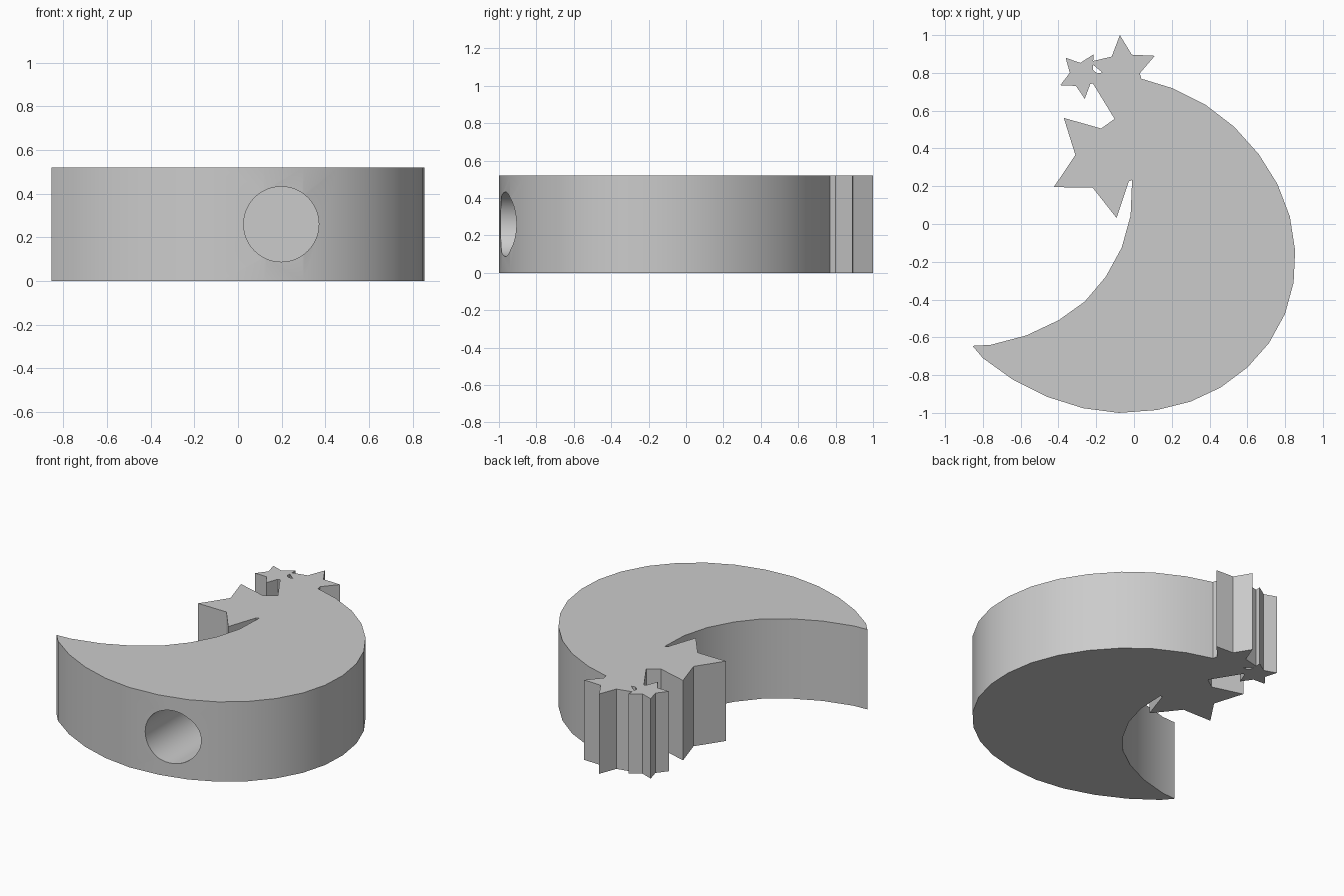
import bpy, bmesh, math
from mathutils import Matrix

if "Cube" in bpy.data.objects:
    bpy.data.objects.remove(bpy.data.objects["Cube"])

HEIGHT = 0.52

grey = bpy.data.materials.new("plain grey")
grey.diffuse_color = (0.6, 0.6, 0.6, 1)
grey.use_nodes = True
grey.node_tree.nodes["Principled BSDF"].inputs["Base Color"].default_value = grey.diffuse_color


def add_object(name, bm):
    bmesh.ops.recalc_face_normals(bm, faces=bm.faces[:])
    mesh = bpy.data.meshes.new(name)
    bm.to_mesh(mesh)
    bm.free()
    mesh.materials.append(grey)
    obj = bpy.data.objects.new(name, mesh)
    bpy.context.collection.objects.link(obj)
    return obj


def slab(name, outline):
    """Extrude a flat outline up to the full height."""
    bm = bmesh.new()
    face = bm.faces.new([bm.verts.new((x, y, 0)) for x, y in outline])
    top = bmesh.ops.extrude_face_region(bm, geom=[face])["geom"]
    for v in top:
        if isinstance(v, bmesh.types.BMVert):
            v.co.z = HEIGHT
    return add_object(name, bm)


def star(name, x, y, outer, inner, angle):
    points = []
    for i in range(10):
        r = inner if i % 2 else outer
        a = math.radians(angle + 36 * i)
        points.append((x + r * math.cos(a), y + r * math.sin(a)))
    return slab(name, points)


def combine(target, other, operation):
    mod = target.modifiers.new("combine", "BOOLEAN")
    mod.operation = operation
    mod.solver = "EXACT"
    mod.object = other
    bpy.context.view_layer.objects.active = target
    bpy.ops.object.modifier_apply(modifier=mod.name)
    bpy.data.objects.remove(other)


# Crescent: outer curve from the upper tip round to the lower tip
outer_curve = [(-0.24, 0.79), (-0.16, 0.803), (0.03, 0.772), (0.20, 0.72),
               (0.38, 0.63), (0.53, 0.515), (0.66, 0.37), (0.76, 0.21),
               (0.825, 0.04), (0.853, -0.14), (0.845, -0.31), (0.80, -0.475),
               (0.715, -0.63), (0.60, -0.76), (0.46, -0.865), (0.30, -0.94),
               (0.12, -0.985), (-0.08, -1.0), (-0.27, -0.975), (-0.46, -0.915),
               (-0.64, -0.825), (-0.80, -0.71), (-0.855, -0.645)]
# Inner curve back up to the upper tip
inner_curve = [(-0.76, -0.64), (-0.57, -0.59), (-0.40, -0.51), (-0.26, -0.41),
               (-0.15, -0.28), (-0.065, -0.125), (-0.018, 0.045), (-0.01, 0.235),
               (-0.04, 0.41), (-0.105, 0.56), (-0.215, 0.74)]
moon = slab("crescent_moon_with_stars", outer_curve + inner_curve)

# Three stars joined to the inner edge and the upper tip
combine(moon, star("large_star", -0.146, 0.342, 0.315, 0.166, 207.8), "UNION")
combine(moon, star("top_star", -0.058, 0.818, 0.183, 0.091, 95.3), "UNION")
combine(moon, star("small_star", -0.276, 0.788, 0.126, 0.065, 205), "UNION")

# Blind round hole bored into the front
bm = bmesh.new()
bmesh.ops.create_cone(bm, cap_ends=True, segments=64, radius1=0.172,
                      radius2=0.172, depth=0.9,
                      matrix=Matrix.Translation((0.198, -0.75, 0.26))
                      @ Matrix.Rotation(math.pi / 2, 4, "X"))
combine(moon, add_object("hole_cutter", bm), "DIFFERENCE")

# Smooth the curved walls, keep the corners crisp
bpy.ops.object.select_all(action="DESELECT")
moon.select_set(True)
bpy.context.view_layer.objects.active = moon
bpy.ops.object.shade_smooth_by_angle(angle=math.radians(30))
